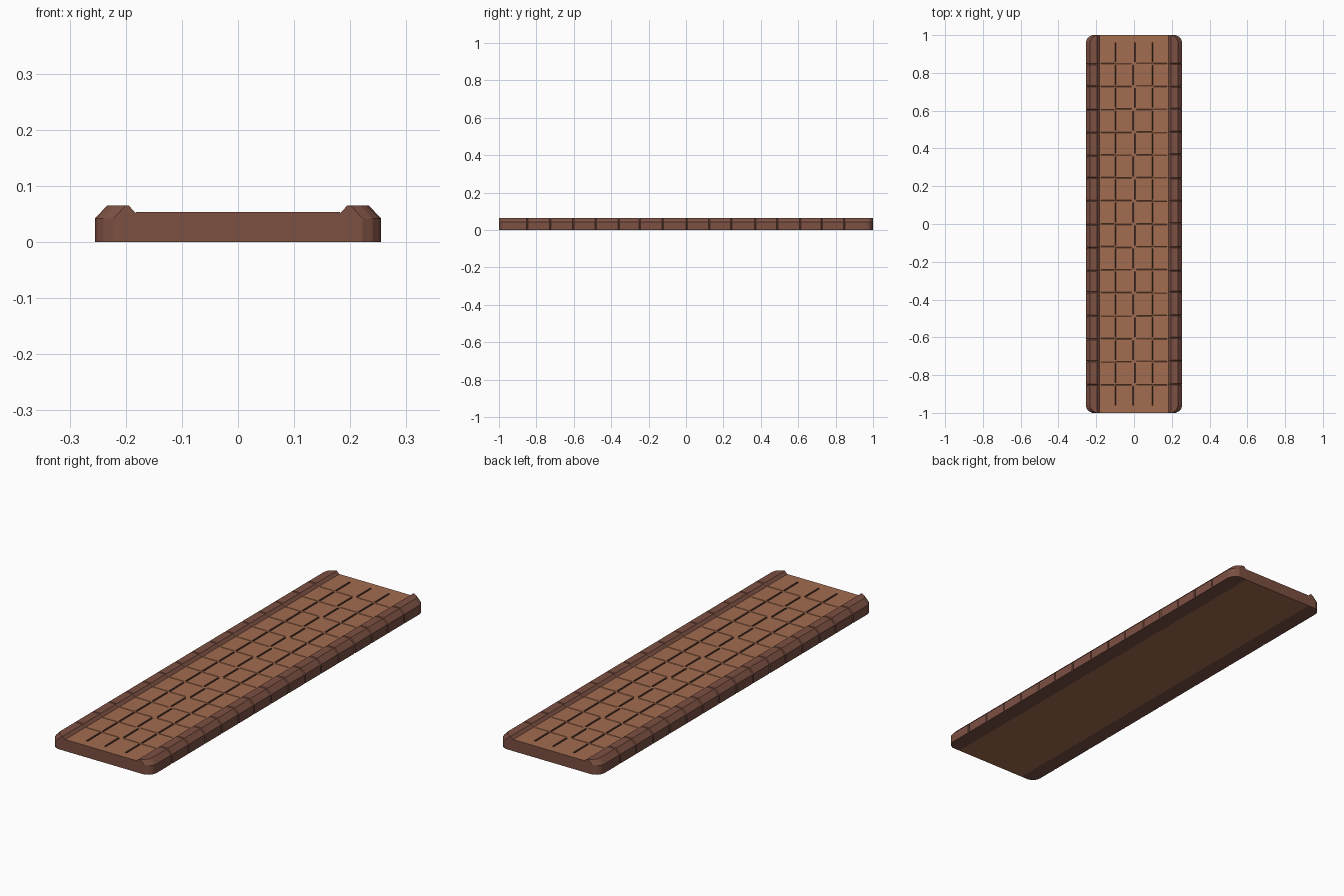
import bpy, bmesh, random
from mathutils import Vector

if "Cube" in bpy.data.objects:
    bpy.data.objects.remove(bpy.data.objects["Cube"])

random.seed(4)


def material(name, rgb):
    m = bpy.data.materials.new(name)
    m.diffuse_color = (*rgb, 1)
    m.use_nodes = True
    m.node_tree.nodes["Principled BSDF"].inputs["Base Color"].default_value = m.diffuse_color
    return m


TAN = material("tan_brick", (0.36, 0.15, 0.08))
CURB = material("dark_brick", (0.20, 0.08, 0.055))
GAP = material("joint_brown", (0.10, 0.042, 0.026))


def finish(name, bm, mats):
    bmesh.ops.recalc_face_normals(bm, faces=bm.faces[:])
    me = bpy.data.meshes.new(name)
    bm.to_mesh(me)
    bm.free()
    for m in mats:
        me.materials.append(m)
    ob = bpy.data.objects.new(name, me)
    bpy.context.collection.objects.link(ob)
    return ob


def loft(bm, rings, mat=0):
    """Skin closed rings of points and cap both ends."""
    vs = [[bm.verts.new(p) for p in r] for r in rings]
    n = len(vs[0])
    faces = [bm.faces.new(vs[0]), bm.faces.new(vs[-1])]
    for a, b in zip(vs, vs[1:]):
        for i in range(n):
            j = (i + 1) % n
            faces.append(bm.faces.new((a[i], a[j], b[j], b[i])))
    for f in faces:
        f.material_index = mat


DECK_TOP, DECK_HALF = 0.0535, 0.182
ROW = 0.1215
SEAMS = [ROW * i for i in range(-7, 8)]

# Paved deck slab, dark on the two end faces
bm = bmesh.new()
bmesh.ops.create_cube(bm, size=1)
for v in bm.verts:
    v.co = Vector((v.co.x * 2 * DECK_HALF, v.co.y * 2, (v.co.z + 0.5) * DECK_TOP))
bm.normal_update()
for f in bm.faces:
    f.material_index = 1 if abs(f.normal.y) > 0.5 else 0
deck = finish("paved_deck", bm, [TAN, CURB])

# Joint cutters: long dashes between bricks, shallow V lines between rows
bm = bmesh.new()
edges = [-0.96] + SEAMS + [0.96]
for r, (y0, y1) in enumerate(zip(edges, edges[1:])):
    mid = 0.007 if r % 2 else -0.007
    for x in (-0.1, mid, 0.1):
        a = y0 + (0.008 if r else 0)
        b = y1 - (0.008 if r < len(edges) - 2 else 0)
        loft(bm, [[(x - 0.006, y, 0.06), (x + 0.006, y, 0.06),
                   (x + 0.003, y, 0.0485), (x - 0.003, y, 0.0485)] for y in (a, b)])
for y in SEAMS:
    for x0, x1 in ((-0.176, -0.103), (-0.097, -0.012), (0.012, 0.097), (0.103, 0.176)):
        yy = y + random.uniform(-0.003, 0.003)
        loft(bm, [[(x, yy - 0.004, 0.0555), (x, yy + 0.004, 0.0555),
                   (x, yy, 0.051)] for x in (x0, x1)], 1)
cutter = finish("joint_cutter", bm, [GAP, TAN])
cutter.hide_render = True
cutter.hide_viewport = True

mod = deck.modifiers.new("joints", 'BOOLEAN')
mod.operation = 'DIFFERENCE'
mod.solver = 'EXACT'
mod.material_mode = 'TRANSFER'
mod.object = cutter


# Curbs: chamfered profile lofted along y, pinched at seams, rounded at the ends
def curb_ring(side, y, outer, pinch=0.0):
    pts = [(DECK_HALF, 0), (outer - pinch, 0), (outer - pinch, 0.042 - pinch / 2),
           (outer - 0.022 - pinch / 2, 0.065 - pinch),
           (0.195 + pinch / 2, 0.065 - pinch), (DECK_HALF, 0.0515)]
    return [(side * x, y, z) for x, z in pts]


END = [(1.0, 0.222), (0.99, 0.240), (0.978, 0.250), (0.96, 0.255)]
for name, side in (("left_curb", -1), ("right_curb", 1)):
    rings = [curb_ring(side, -y, x) for y, x in END]
    for s in SEAMS:
        s += random.uniform(-0.005, 0.005)
        rings += [curb_ring(side, s - 0.004, 0.255),
                  curb_ring(side, s, 0.255, 0.003),
                  curb_ring(side, s + 0.004, 0.255)]
    rings += [curb_ring(side, y, x) for y, x in reversed(END)]
    bm = bmesh.new()
    loft(bm, rings)
    finish(name, bm, [CURB])
